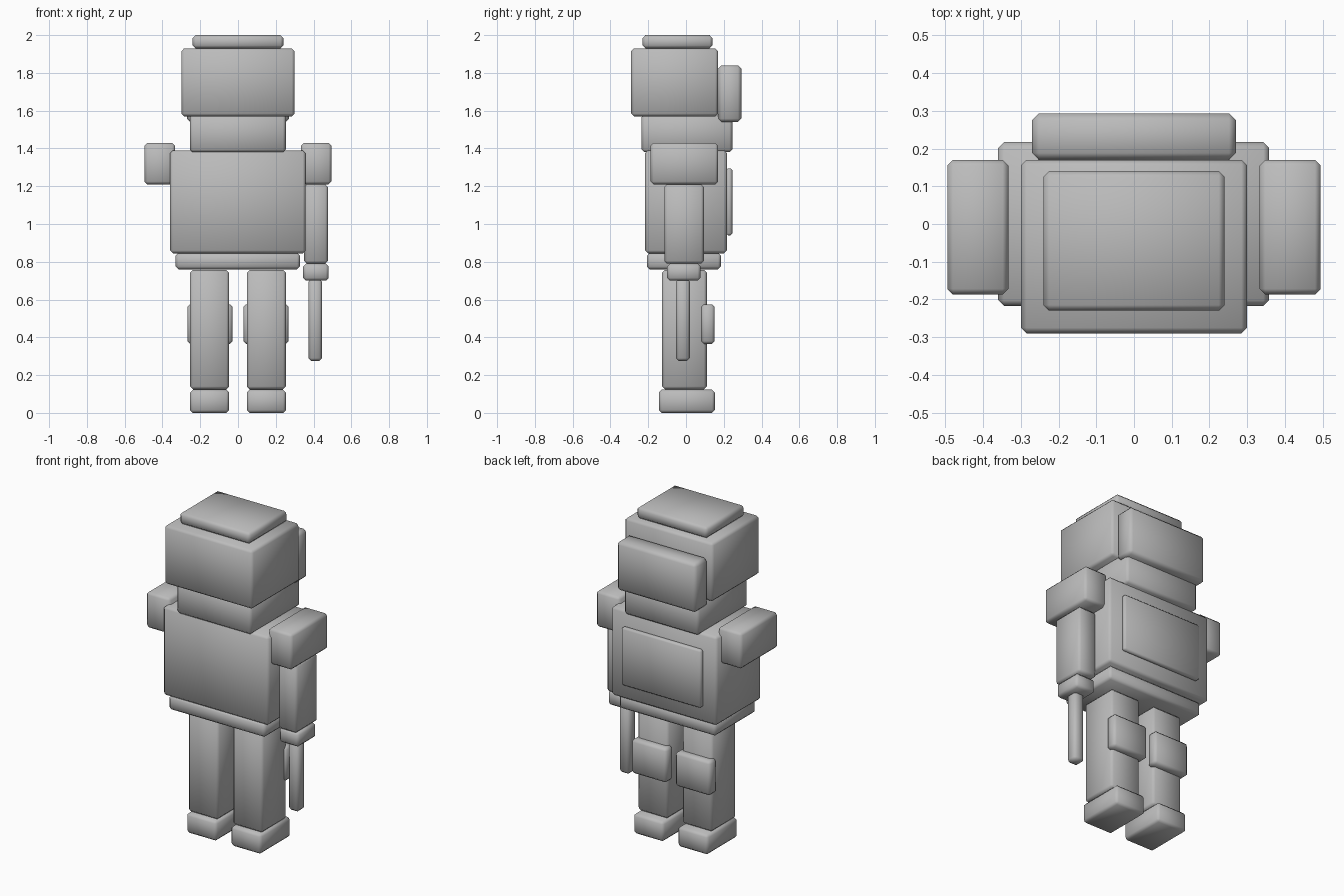
import bpy
import bmesh
from mathutils import Vector

cube = bpy.data.objects.get("Cube")
if cube:
    bpy.data.objects.remove(cube, do_unlink=True)

# Single plain colour
GREY = (0.5, 0.5, 0.5, 1.0)
mat = bpy.data.materials.new("plain grey")
mat.use_nodes = True
mat.diffuse_color = GREY
mat.node_tree.nodes["Principled BSDF"].inputs["Base Color"].default_value = GREY


def box(name, xs, ys, zs, bevel=0.015):
    """Chamfered, smooth-shaded block spanning the given x, y and z ranges."""
    low, high = (Vector(c) for c in zip(xs, ys, zs))
    size, centre = high - low, (low + high) / 2
    bm = bmesh.new()
    bmesh.ops.create_cube(bm, size=1)
    bmesh.ops.scale(bm, vec=size, verts=bm.verts)
    bmesh.ops.bevel(bm, geom=bm.edges[:], offset=bevel, segments=1,
                    profile=0.5, affect='EDGES')
    for face in bm.faces:
        face.smooth = True
    mesh = bpy.data.meshes.new(name)
    bm.to_mesh(mesh)
    bm.free()
    mesh.materials.append(mat)
    obj = bpy.data.objects.new(name, mesh)
    obj.location = centre
    bpy.context.collection.objects.link(obj)


def pair(name, xs, ys, zs, bevel=0.015):
    """Left block and its mirror image on the right."""
    box("left_" + name, xs, ys, zs, bevel)
    box("right_" + name, (-xs[1], -xs[0]), ys, zs, bevel)


# Head
box("cap", (-0.24, 0.24), (-0.23, 0.14), (1.93, 2.0))
box("head", (-0.3, 0.3), (-0.29, 0.17), (1.57, 1.93))
box("head_back_block", (-0.27, 0.27), (0.17, 0.293), (1.54, 1.84), 0.018)
box("neck", (-0.255, 0.253), (-0.235, 0.245), (1.38, 1.58))

# Body
box("torso", (-0.36, 0.358), (-0.217, 0.217), (0.845, 1.39))
box("back_plate", (-0.27, 0.27), (0.212, 0.245), (0.94, 1.295), 0.01)
box("waist", (-0.33, 0.328), (-0.207, 0.185), (0.76, 0.847))

# Arms: only the left one continues below the shoulder
pair("shoulder", (0.333, 0.495), (-0.187, 0.17), (1.21, 1.43))
box("left_arm", (0.35, 0.477), (-0.115, 0.095), (0.79, 1.21))
box("left_hand", (0.345, 0.48), (-0.1, 0.077), (0.7, 0.79))
box("held_rod", (0.373, 0.445), (-0.053, 0.02), (0.275, 0.71))

# Legs
pair("leg", (0.047, 0.254), (-0.127, 0.11), (0.125, 0.757))
pair("foot", (0.047, 0.254), (-0.143, 0.153), (0.0, 0.123))
pair("calf_pad", (0.028, 0.268), (0.08, 0.152), (0.365, 0.575))
